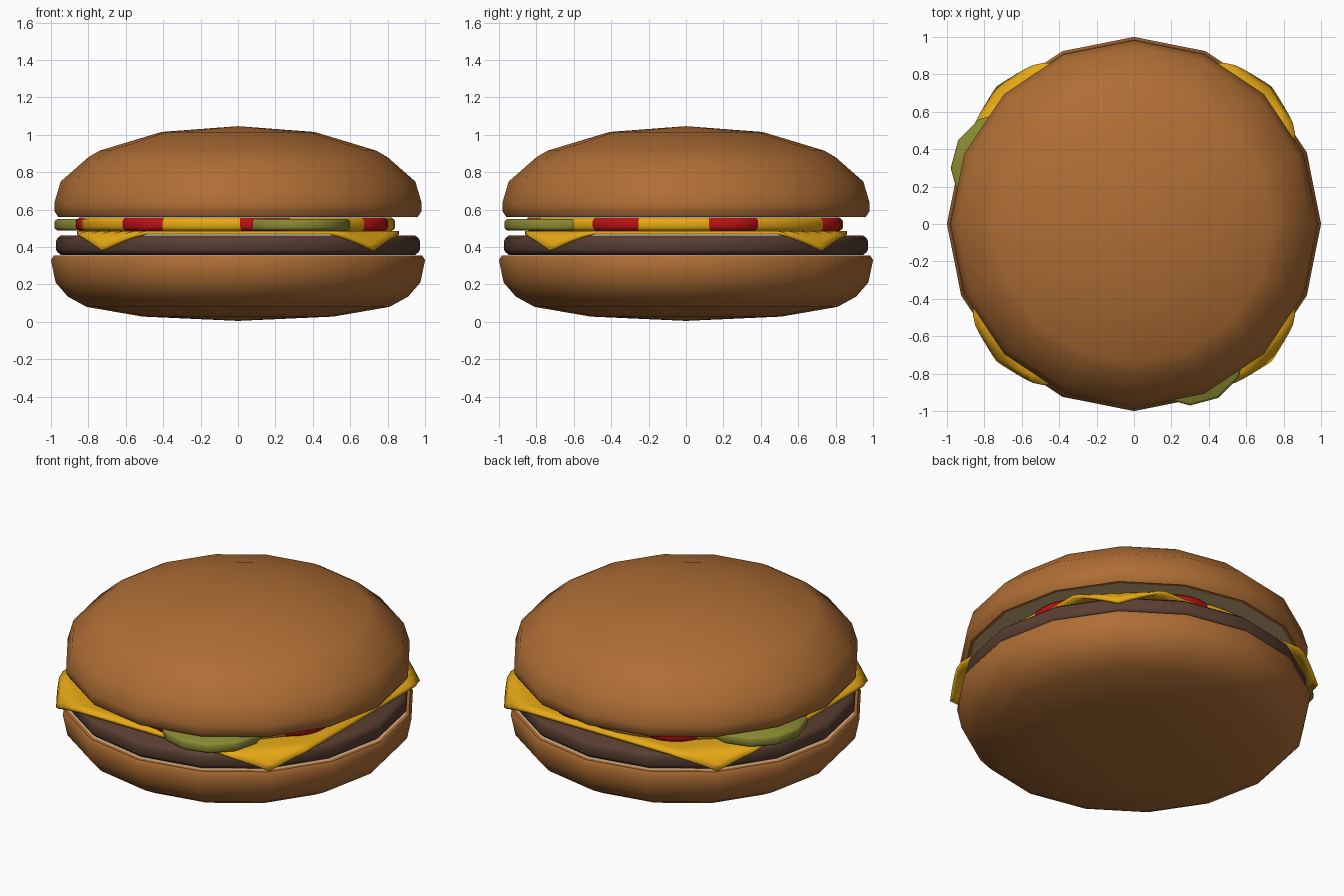
import bpy, bmesh, math

if "Cube" in bpy.data.objects:
    bpy.data.objects.remove(bpy.data.objects["Cube"])


def mat(name, rgb):
    m = bpy.data.materials.new(name)
    m.diffuse_color = (*rgb, 1)
    m.use_nodes = True
    m.node_tree.nodes["Principled BSDF"].inputs["Base Color"].default_value = m.diffuse_color
    return m


BUN = mat("bun brown", (0.43, 0.155, 0.035))
CREAM = mat("crumb cream", (0.62, 0.43, 0.22))
MEAT = mat("patty brown", (0.10, 0.048, 0.031))
CHEESE = mat("cheese yellow", (0.84, 0.42, 0.008))
RED = mat("tomato red", (0.48, 0.006, 0.006))
GREEN = mat("pickle green", (0.25, 0.25, 0.032))


def finish(name, bm, mats, angle=50):
    bmesh.ops.recalc_face_normals(bm, faces=bm.faces)
    me = bpy.data.meshes.new(name)
    bm.to_mesh(me)
    bm.free()
    for m in mats:
        me.materials.append(m)
    ob = bpy.data.objects.new(name, me)
    bpy.context.collection.objects.link(ob)
    bpy.ops.object.select_all(action='DESELECT')
    ob.select_set(True)
    bpy.context.view_layer.objects.active = ob
    bpy.ops.object.shade_smooth_by_angle(angle=math.radians(angle))
    return ob


def lathe(name, profile, sides, mats, centre=(0, 0), crumb=None, angle=50):
    """Spin an (r, z) profile; profile segments listed in crumb use the second material."""
    bm = bmesh.new()
    rings = []
    for r, z in profile:
        n = 1 if r == 0 else sides
        rings.append([bm.verts.new((centre[0] + r * math.cos(2 * math.pi * i / sides),
                                    centre[1] + r * math.sin(2 * math.pi * i / sides), z))
                      for i in range(n)])
    for k in range(len(rings) - 1):
        a, b = rings[k], rings[k + 1]
        for i in range(sides):
            j = (i + 1) % sides
            vs = [a[i % len(a)], a[j % len(a)], b[j % len(b)], b[i % len(b)]]
            f = bm.faces.new(list(dict.fromkeys(vs)))
            if crumb and k in crumb:
                f.material_index = 1
    return finish(name, bm, mats, angle)


def disc(name, r, z0, z1, bev, sides, m, centre=(0, 0)):
    return lathe(name, [(0, z0), (r - bev, z0), (r - bev * 0.25, z0 + bev * 0.6), (r, z0 + bev * 1.1),
                        (r, z1 - bev * 1.1), (r - bev * 0.25, z1 - bev * 0.6), (r - bev, z1), (0, z1)],
                 sides, [m], centre)


# Buns with a cream cut face
lathe("bottom_bun", [(0, 0.005), (0.51, 0.028), (0.81, 0.08), (0.91, 0.135), (0.975, 0.21),
                     (1.0, 0.33), (0.985, 0.355), (0.965, 0.355), (0, 0.35)],
      16, [BUN, CREAM], crumb=[7])
lathe("top_bun", [(0, 0.565), (0.94, 0.56), (0.96, 0.56), (0.98, 0.59), (0.982, 0.635), (0.948, 0.75),
                  (0.8, 0.88), (0.74, 0.915), (0.41, 1.015), (0, 1.046)],
      16, [BUN, CREAM], crumb=[0])

# Patty
disc("patty", 0.972, 0.358, 0.462, 0.025, 16, MEAT)

# Square cheese slice with folded corners
bm = bmesh.new()
N, H, FOLD = 28, 0.86, 0.965
bmesh.ops.create_grid(bm, x_segments=N, y_segments=N, size=H)
for v in bm.verts:
    d = (abs(v.co.x) + abs(v.co.y)) / math.sqrt(2)
    v.co.z = 0.486
    if d > FOLD:
        t = (d - FOLD) / (H * math.sqrt(2) - FOLD)
        pull = (d - (FOLD + 0.075 * t ** 0.7)) / math.sqrt(2)
        v.co.x -= math.copysign(pull, v.co.x)
        v.co.y -= math.copysign(pull, v.co.y)
        v.co.z -= 0.1 * t
cheese = finish("cheese_slice", bm, [CHEESE])
sol = cheese.modifiers.new("thickness", 'SOLIDIFY')
sol.thickness = 0.02
sol.offset = -1

# Yellow filling layer, with tomato slices peeking out all around
disc("yellow_filling", 0.84, 0.484, 0.558, 0.02, 48, CHEESE)
for k, a in enumerate((18, 70, 120, 174, -128, -80, -27)):
    a = math.radians(a)
    disc(f"tomato_slice_{k + 1}", 0.25, 0.485, 0.559, 0.02, 24, RED,
         (0.62 * math.cos(a), 0.62 * math.sin(a)))

# Pickles
for k, c in enumerate(((0.3, -0.67), (-0.68, 0.3))):
    disc(f"pickle_{k + 1}", 0.3, 0.488, 0.55, 0.014, 12, GREEN, c)
